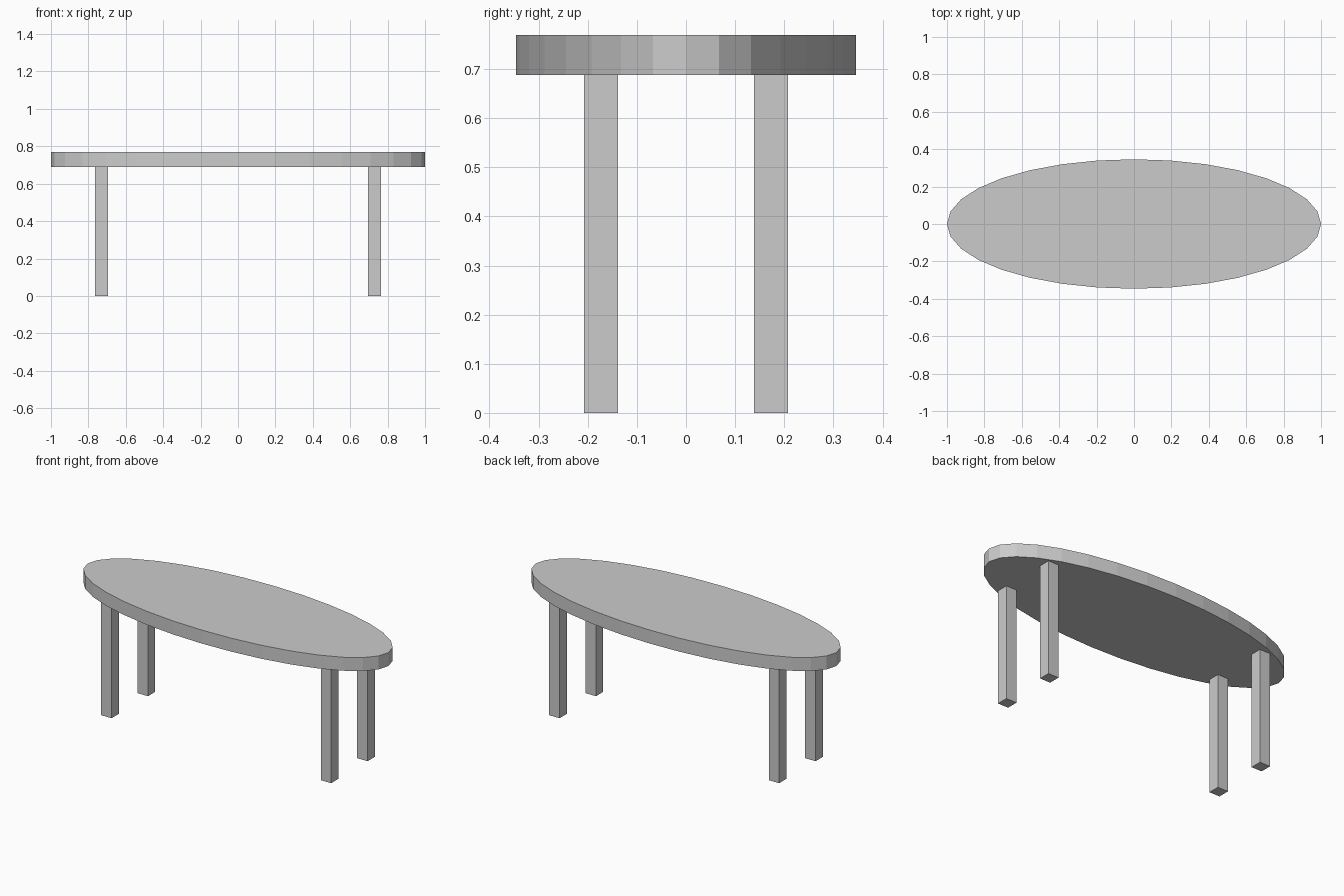
import bpy

if "Cube" in bpy.data.objects:
    bpy.data.objects.remove(bpy.data.objects["Cube"])

TOP_Z, UNDER_Z = 0.769, 0.688
HALF_X, HALF_Y = 1.0, 0.346
LEG = 0.069

# Oval table top: 32-sided flat-shaded disc, vertices on the x axis
bpy.ops.mesh.primitive_cylinder_add(vertices=32, radius=1, depth=1,
                                    location=(0, 0, (TOP_Z + UNDER_Z) / 2))
top = bpy.context.object
top.name = "table_top"
top.scale = (HALF_X, HALF_Y, TOP_Z - UNDER_Z)
bpy.ops.object.transform_apply(location=False, rotation=False, scale=True)


# Four square legs
def add_leg(name, x, y):
    bpy.ops.mesh.primitive_cube_add(size=1, location=(x, y, UNDER_Z / 2))
    leg = bpy.context.object
    leg.name = name
    leg.scale = (LEG, LEG, UNDER_Z)
    bpy.ops.object.transform_apply(location=False, rotation=False, scale=True)


for side, sx in (("left", -1), ("right", 1)):
    for end, sy in (("front", -1), ("back", 1)):
        add_leg(f"{end}_{side}_leg", sx * 0.73, sy * 0.173)
